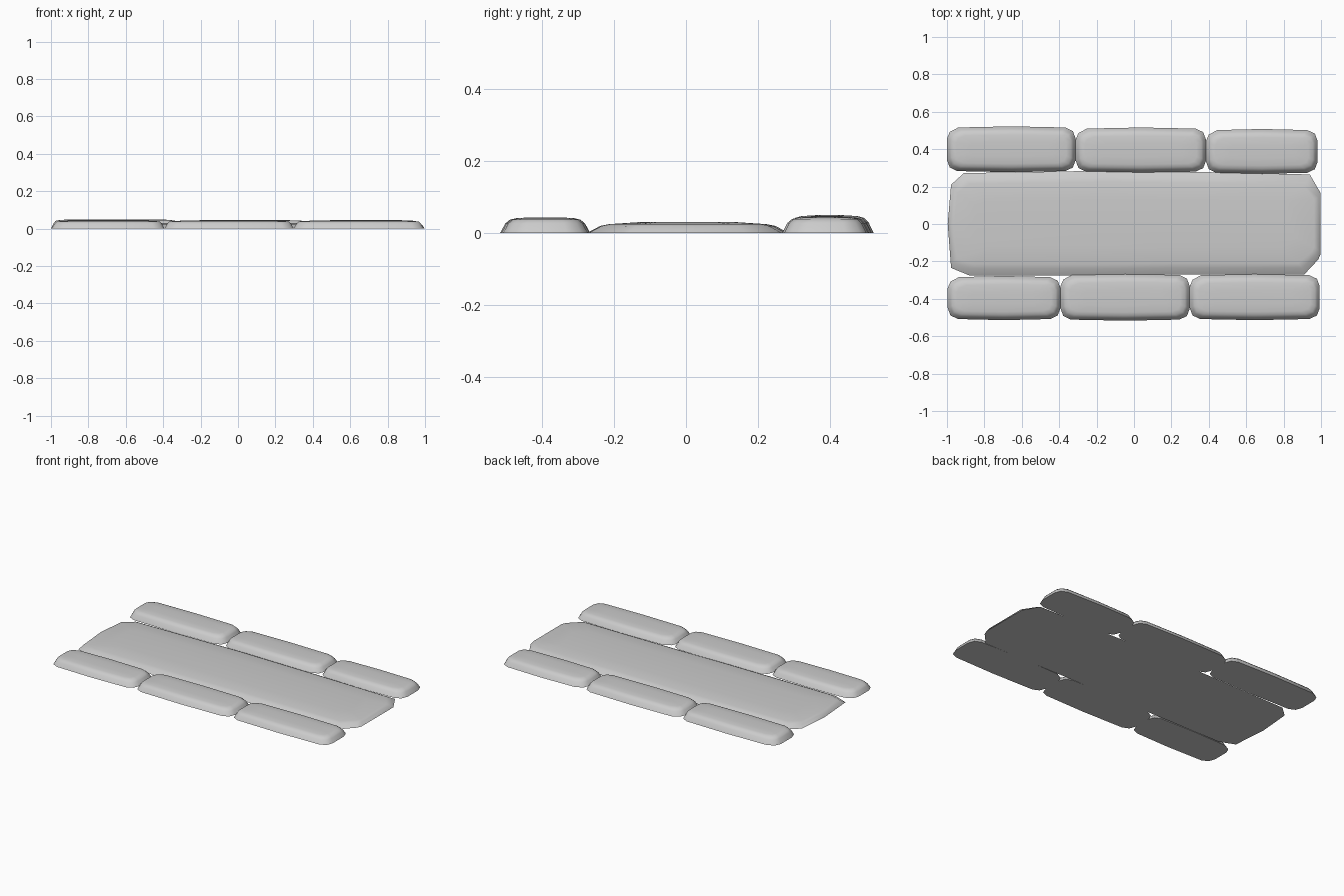
import bpy, bmesh, math

if "Cube" in bpy.data.objects:
    bpy.data.objects.remove(bpy.data.objects["Cube"])


def loft(name, outline, rings):
    """Closed solid from a flat outline; rings are (x inset, y inset, z)."""
    xs = [p[0] for p in outline]
    ys = [p[1] for p in outline]
    cx, cy = (min(xs) + max(xs)) / 2, (min(ys) + max(ys)) / 2
    hx, hy = (max(xs) - min(xs)) / 2, (max(ys) - min(ys)) / 2
    bm = bmesh.new()
    loops = []
    for dx, dy, z in rings:
        sx, sy = (hx - dx) / hx, (hy - dy) / hy
        loops.append([bm.verts.new((cx + (x - cx) * sx, cy + (y - cy) * sy, z))
                      for x, y in outline])
    n = len(outline)
    for a, b in zip(loops, loops[1:]):
        for i in range(n):
            j = (i + 1) % n
            bm.faces.new((a[i], a[j], b[j], b[i]))
    bm.faces.new(loops[0][::-1])
    bm.faces.new(loops[-1])
    bmesh.ops.recalc_face_normals(bm, faces=bm.faces)
    mesh = bpy.data.meshes.new(name)
    bm.to_mesh(mesh)
    bm.free()
    obj = bpy.data.objects.new(name, mesh)
    bpy.context.collection.objects.link(obj)
    bpy.ops.object.select_all(action='DESELECT')
    obj.select_set(True)
    bpy.context.view_layer.objects.active = obj
    bpy.ops.object.shade_smooth_by_angle(angle=math.radians(50))
    return obj


def border_stone(name, x0, x1, y0, y1, h):
    """Long rounded kerb stone with chamfered corners."""
    m = (x0 + x1) / 2
    e = 0.006
    outline = [(x0 + 0.055, y0 + e), (m, y0), (x1 - 0.055, y0 + e),
               (x1 - 0.015, y0 + 0.025), (x1, y0 + 0.065), (x1, y1 - 0.065),
               (x1 - 0.015, y1 - 0.025), (x1 - 0.055, y1 - e), (m, y1),
               (x0 + 0.06, y1 - e), (x0 + 0.015, y1 - 0.03),
               (x0, y1 - 0.065), (x0, y0 + 0.065), (x0 + 0.015, y0 + 0.025)]
    loft(name, outline, [(0, 0, 0), (0.014, 0.014, 0.6 * h),
                         (0.025, 0.027, 0.85 * h), (0.05, 0.045, 0.95 * h),
                         (0.12, 0.085, h)])


# Broad, gently domed centre slab
slab = [(-0.88, -0.275), (-0.1, -0.275), (0.2, -0.27), (0.91, -0.27),
        (0.985, -0.19), (0.998, -0.16), (0.998, 0.165), (0.94, 0.265),
        (0.4, 0.277), (-0.15, 0.285), (-0.91, 0.272), (-0.978, 0.21),
        (-0.996, 0.0), (-0.978, -0.235)]
loft("centre_slab", slab, [(0, 0, 0), (0.012, 0.036, 0.019),
                           (0.035, 0.06, 0.024), (0.14, 0.15, 0.030)])

# Kerb stones along the back and front edges
back = [(-1.0, -0.312, 0.277, 0.522, 0.049), (-0.312, 0.385, 0.274, 0.516, 0.045),
        (0.385, 0.982, 0.268, 0.508, 0.045)]
front = [(-0.996, -0.393, -0.514, -0.278, 0.043), (-0.393, 0.298, -0.517, -0.267, 0.043),
         (0.298, 0.993, -0.514, -0.268, 0.043)]
for side, stones in (("back", back), ("front", front)):
    for i, s in enumerate(stones):
        border_stone(f"{side}_kerb_stone_{i + 1}", *s)
